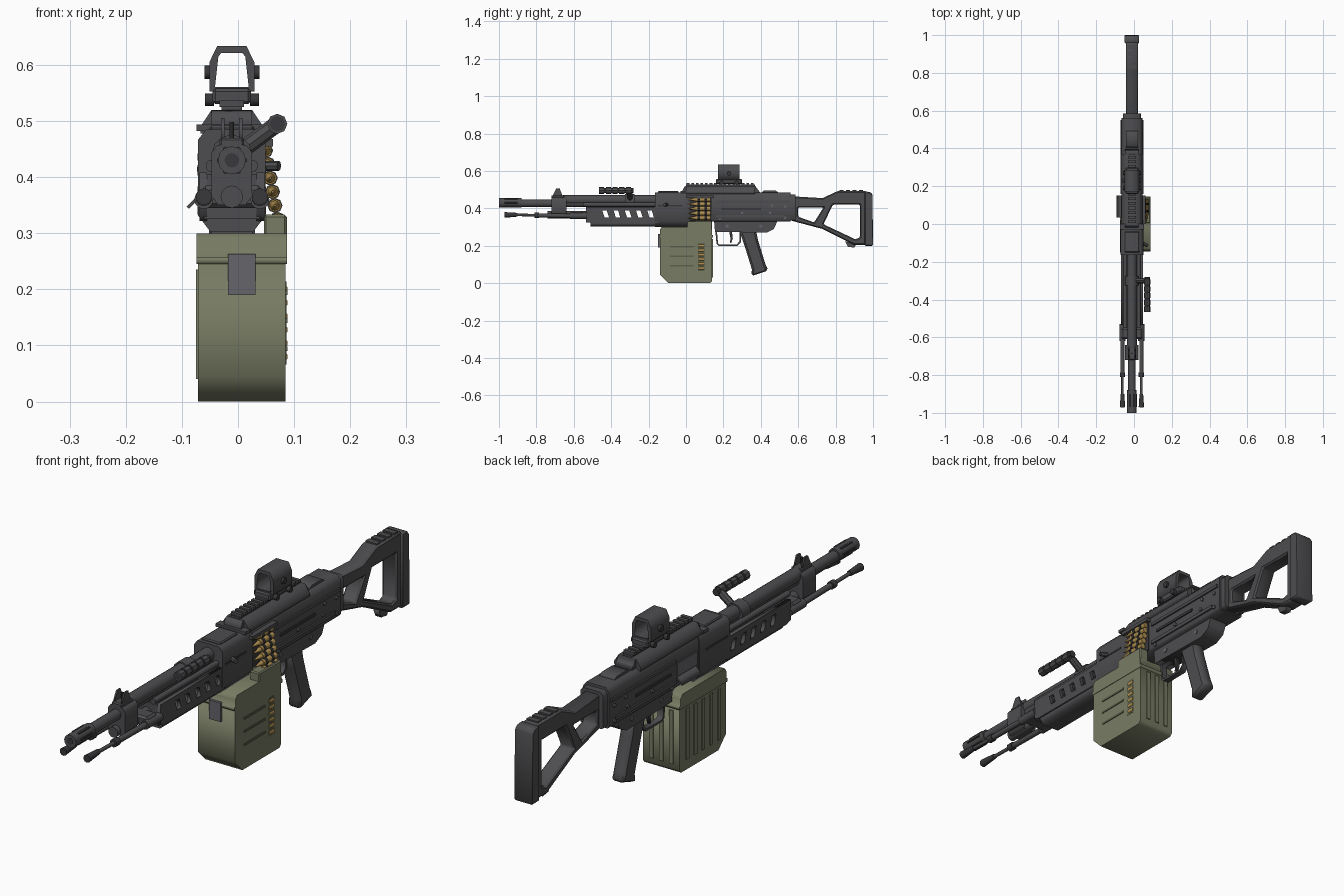
import bpy, bmesh, math
from mathutils import Vector, Matrix

C = -0.011   # x of the bore line


def material(name, rgb):
    m = bpy.data.materials.new(name)
    m.diffuse_color = (*rgb, 1)
    return m


GREY = material("gunmetal", (0.075, 0.075, 0.08))
DARK = material("dark_metal", (0.04, 0.04, 0.044))
LIGHT = material("worn_steel", (0.13, 0.13, 0.145))
OLIVE = material("olive_paint", (0.185, 0.2, 0.125))
OLIVE_D = material("olive_shadow_paint", (0.11, 0.12, 0.07))
BRASS = material("brass", (0.42, 0.27, 0.08))


def add(name, bm, mat, bevel=0, smooth=False):
    bmesh.ops.recalc_face_normals(bm, faces=bm.faces)
    me = bpy.data.meshes.new(name)
    bm.to_mesh(me)
    bm.free()
    me.materials.append(mat)
    ob = bpy.data.objects.new(name, me)
    bpy.context.collection.objects.link(ob)
    if bevel:
        b = ob.modifiers.new("bevel", 'BEVEL')
        b.width, b.segments, b.limit_method = bevel, 1, 'ANGLE'
    if smooth:
        bpy.ops.object.select_all(action='DESELECT')
        ob.select_set(True)
        bpy.context.view_layer.objects.active = ob
        bpy.ops.object.shade_smooth_by_angle(angle=math.radians(40))
    return ob


def box(name, x0, x1, y0, y1, z0, z1, mat=GREY, bevel=0.0):
    bm = bmesh.new()
    bmesh.ops.create_cube(bm, size=1)
    bmesh.ops.scale(bm, vec=(x1 - x0, y1 - y0, z1 - z0), verts=bm.verts)
    bmesh.ops.translate(bm, vec=((x0 + x1) / 2, (y0 + y1) / 2, (z0 + z1) / 2), verts=bm.verts)
    return add(name, bm, mat, bevel)


def cyl(name, p, q, r, mat=GREY, n=16, r2=None):
    p, q = Vector(p), Vector(q)
    bm = bmesh.new()
    rot = (q - p).to_track_quat('Z', 'Y').to_matrix().to_4x4()
    bmesh.ops.create_cone(bm, cap_ends=True, segments=n, radius1=r, radius2=r if r2 is None else r2,
                          depth=(q - p).length, matrix=Matrix.Translation((p + q) / 2) @ rot)
    return add(name, bm, mat, 0, n > 8)


def prism(name, outline, a, b, axis='x', mat=GREY, holes=(), bevel=0.0):
    """Extrude a profile (y,z for axis x; x,z for axis y) with optional holes."""
    cu = bpy.data.curves.new(name, 'CURVE')
    cu.dimensions, cu.fill_mode, cu.extrude = '2D', 'BOTH', abs(b - a) / 2
    for pts in (outline, *holes):
        s = cu.splines.new('POLY')
        s.points.add(len(pts) - 1)
        s.use_cyclic_u = True
        for pt, co in zip(s.points, pts):
            pt.co = (co[0], co[1], 0, 1)
    tmp = bpy.data.objects.new("tmp", cu)
    bpy.context.collection.objects.link(tmp)
    dg = bpy.context.evaluated_depsgraph_get()
    me = bpy.data.meshes.new_from_object(tmp.evaluated_get(dg))
    bm = bmesh.new()
    bm.from_mesh(me)
    bpy.data.objects.remove(tmp)
    bpy.data.meshes.remove(me)
    bmesh.ops.remove_doubles(bm, verts=bm.verts, dist=1e-5)
    m = (a + b) / 2
    for v in bm.verts:
        u, w, d = v.co
        v.co = (m + d, u, w) if axis == 'x' else (u, m + d, w)
    return add(name, bm, mat, bevel)


def octa(w, z0, z1, cb, ct):
    """Chamfered cross-section around the bore line."""
    return [(C - w + cb, z0), (C + w - cb, z0), (C + w, z0 + cb * 1.3), (C + w, z1 - ct * 1.3),
            (C + w - ct, z1), (C - w + ct, z1), (C - w, z1 - ct * 1.3), (C - w, z0 + cb * 1.3)]


# Barrel, muzzle device and gas system
cyl("barrel", (C, -0.9, 0.427), (C, -0.1, 0.427), 0.02)
cyl("muzzle_device", (C, -1, 0.43), (C, -0.88, 0.43), 0.025, n=12)
cyl("muzzle_bore", (C, -1.001, 0.43), (C, -0.99, 0.43), 0.013, DARK, 12)
for i in range(6):
    t = i * math.pi / 3
    dx, dz = math.cos(t) * 0.0225, math.sin(t) * 0.0225
    cyl("muzzle_slot", (C + dx, -0.97, 0.43 + dz), (C + dx, -0.9, 0.43 + dz), 0.005, DARK, 6)
cyl("barrel_sleeve", (C, -0.66, 0.445), (C, -0.16, 0.445), 0.026)
for s in (-1, 1):
    cyl("guide_rod", (C + s * 0.036, -0.55, 0.42), (C + s * 0.036, -0.15, 0.42), 0.011, n=10)
prism("gas_block", octa(0.036, 0.35, 0.457, 0.012, 0.01), -0.72, -0.64, 'y')
cyl("gas_regulator", (C, -0.74, 0.365), (C, -0.53, 0.365), 0.02, n=12)
box("front_sight_base", C - 0.022, C + 0.022, -0.72, -0.65, 0.45, 0.47, bevel=0.004)
for s in (-1, 1):
    prism("front_sight_ear", [(-0.715, 0.465), (-0.66, 0.465), (-0.675, 0.505), (-0.695, 0.505)],
          C + s * 0.013, C + s * 0.019)
cyl("front_sight_post", (C, -0.685, 0.46), (C, -0.685, 0.498), 0.004, DARK, 8)

# Folded bipod
box("bipod_mount", C - 0.055, C + 0.055, -0.61, -0.55, 0.345, 0.385, bevel=0.008)
for s in (-1, 1):
    x = C + s * 0.05
    cyl("bipod_hinge", (x, -0.62, 0.36), (x, -0.53, 0.36), 0.017, n=12)
    cyl("bipod_upper_leg", (x, -0.8, 0.363), (x, -0.6, 0.36), 0.011, n=10)
    cyl("bipod_lower_leg", (x, -0.93, 0.366), (x, -0.78, 0.363), 0.007, n=10)
    cyl("bipod_collar", (x, -0.81, 0.363), (x, -0.785, 0.363), 0.015, DARK, 10)
    cyl("bipod_foot", (x, -0.97, 0.365), (x, -0.9, 0.366), 0.015, DARK, 10, 0.01)

# Handguard: two slotted walls, floor and front cap
slots = [[(y, 0.35), (y + 0.024, 0.35), (y + 0.012, 0.388), (y - 0.012, 0.388)]
         for y in (-0.435, -0.375, -0.315, -0.255, -0.195)]
for s in (-1, 1):
    prism("handguard_wall", [(-0.535, 0.33), (-0.51, 0.322), (-0.15, 0.322), (-0.15, 0.408), (-0.535, 0.408)],
          C + s * 0.058, C + s * 0.044, holes=slots)
prism("handguard_floor", [(C - 0.038, 0.302), (C + 0.038, 0.302), (C + 0.058, 0.33), (C - 0.058, 0.33)],
      -0.51, -0.15, 'y')
box("handguard_cap", C - 0.05, C + 0.05, -0.535, -0.515, 0.325, 0.405)

# Carrying handle
cyl("handle_clamp", (C, -0.325, 0.44), (C, -0.275, 0.44), 0.036, n=12)
cyl("handle_arm", (C, -0.3, 0.435), (0.07, -0.3, 0.495), 0.015, n=8)
cyl("handle_core", (0.07, -0.465, 0.495), (0.07, -0.28, 0.495), 0.014, DARK, 8)
for i in range(5):
    y = -0.465 + i * 0.036
    cyl("handle_ring", (0.07, y, 0.495), (0.07, y + 0.027, 0.495), 0.018, n=8)

# Receiver
prism("front_trunnion", octa(0.06, 0.3, 0.485, 0.024, 0.014), -0.165, 0.02, 'y')
prism("receiver", octa(0.055, 0.33, 0.485, 0.006, 0.014), 0.0, 0.56, 'y')
prism("receiver_rear_block", octa(0.048, 0.335, 0.475, 0.006, 0.01), 0.55, 0.585, 'y')
prism("trigger_housing", [(0.15, 0.335), (0.155, 0.275), (0.43, 0.27), (0.47, 0.29), (0.49, 0.335)],
      C - 0.038, C + 0.038)
cover = [(C - 0.056, 0.478), (C + 0.056, 0.478), (C + 0.056, 0.49), (C + 0.036, 0.52),
         (C - 0.036, 0.52), (C - 0.056, 0.49)]
prism("top_cover", cover, 0.0, 0.37, 'y')
prism("cover_nose", [(-0.025, 0.48), (0.0, 0.48), (0.0, 0.52), (-0.01, 0.515)], C - 0.036, C + 0.036)
prism("cover_tail", [(0.37, 0.48), (0.37, 0.52), (0.40, 0.48)], C - 0.036, C + 0.036)
box("cover_lip", C - 0.063, C + 0.063, -0.03, 0.0, 0.482, 0.494)
box("front_lid", C - 0.04, C + 0.04, -0.15, -0.04, 0.48, 0.492, bevel=0.004)
prism("rear_cover_latch", [(0.4, 0.48), (0.415, 0.495), (0.48, 0.495), (0.5, 0.48)], C - 0.032, C + 0.032)
for s in (-1, 1):
    x = C + s * 0.057
    box("side_rail_upper", x - 0.004, x + 0.004, 0.16, 0.55, 0.43, 0.442)
    box("side_rail_lower", x - 0.004, x + 0.004, 0.16, 0.52, 0.35, 0.364)
    box("side_groove", x - 0.003, x + 0.003, 0.19, 0.4, 0.392, 0.402, DARK)
    box("trunnion_slot", C + s * 0.06 - 0.002, C + s * 0.06 + 0.002, -0.15, -0.02, 0.41, 0.418, DARK)
    for y, z in ((0.18, 0.34), (0.3, 0.376), (0.45, 0.376), (0.53, 0.35), (0.53, 0.41), (0.46, 0.415)):
        cyl("rivet", (x - 0.004, y, z), (x + 0.004, y, z), 0.007, LIGHT, 8)
    for y in (0.22, 0.4):
        cyl("housing_pin", (C + s * 0.034, y, 0.305), (C + s * 0.041, y, 0.305), 0.009, LIGHT, 8)

# Left side: ejection port with open flap; right side: cocking lever
box("ejection_port", C - 0.059, C - 0.053, 0.03, 0.15, 0.375, 0.425, LIGHT)
prism("port_flap", [(-0.092, 0.347), (-0.087, 0.344), (-0.062, 0.368), (-0.066, 0.373)], 0.035, 0.15, 'y')
cyl("cocking_lever", (0.04, -0.1, 0.42), (0.073, -0.115, 0.42), 0.009, n=8)
box("feed_tray", 0.03, 0.062, 0.0, 0.15, 0.455, 0.468)
box("feed_opening", 0.04, 0.046, 0.015, 0.14, 0.335, 0.455, DARK)

# Rail and reflex sight
box("rail_base", C - 0.018, C + 0.018, 0.0, 0.37, 0.518, 0.527)
for i in range(15):
    box("rail_tooth", C - 0.022, C + 0.022, 0.004 + i * 0.0245, 0.018 + i * 0.0245, 0.525, 0.537)
box("sight_base", C - 0.034, C + 0.034, 0.16, 0.3, 0.53, 0.558, bevel=0.005)
hood = [(C - 0.04, 0.553), (C + 0.04, 0.553), (C + 0.04, 0.605), (C + 0.026, 0.634),
        (C - 0.026, 0.634), (C - 0.04, 0.605)]
prism("sight_hood", hood, 0.172, 0.285, 'y',
      holes=[[(C - 0.03, 0.561), (C + 0.03, 0.561), (C + 0.024, 0.615), (C + 0.019, 0.621),
              (C - 0.019, 0.621), (C - 0.024, 0.615)]])
for s in (-1, 1):
    cyl("sight_dial", (C + s * 0.038, 0.23, 0.587), (C + s * 0.049, 0.23, 0.587), 0.012, DARK, 10)
    for y in (0.19, 0.27):
        cyl("sight_clamp_knob", (C + s * 0.032, y, 0.538), (C + s * 0.048, y, 0.538), 0.011, DARK, 10)

# Skeleton stock
prism("stock", [(0.56, 0.465), (0.73, 0.455), (0.81, 0.492), (0.965, 0.492), (0.965, 0.205), (0.90, 0.205),
                (0.73, 0.29), (0.56, 0.335)], C - 0.031, C + 0.031, bevel=0.006,
      holes=[[(0.6, 0.405), (0.735, 0.405), (0.685, 0.325), (0.6, 0.355)],
             [(0.785, 0.42), (0.93, 0.42), (0.93, 0.245), (0.905, 0.235), (0.735, 0.315)]])
prism("butt_pad", [(0.955, 0.49), (0.985, 0.488), (0.997, 0.475), (1.0, 0.2), (0.955, 0.2)],
      C - 0.038, C + 0.038, bevel=0.005)
for i in range(4):
    box("cheek_rib", C - 0.024, C + 0.024, 0.82 + i * 0.035, 0.842 + i * 0.035, 0.488, 0.497)
prism("sling_loop", [(0.85, 0.225), (0.865, 0.195), (0.9, 0.19), (0.91, 0.21)], C - 0.012, C + 0.012)

# Pistol grip and trigger
prism("pistol_grip", [(0.285, 0.28), (0.375, 0.28), (0.385, 0.23), (0.425, 0.1), (0.44, 0.068),
                      (0.35, 0.038), (0.352, 0.075), (0.31, 0.21)], C - 0.026, C + 0.026, bevel=0.011)
prism("trigger_guard", [(0.157, 0.28), (0.163, 0.21), (0.175, 0.2), (0.275, 0.2), (0.295, 0.22), (0.295, 0.28)],
      C - 0.012, C + 0.012,
      holes=[[(0.166, 0.274), (0.171, 0.215), (0.178, 0.208), (0.272, 0.208), (0.287, 0.225), (0.287, 0.274)]])
prism("trigger", [(0.23, 0.28), (0.245, 0.28), (0.25, 0.24), (0.242, 0.215), (0.235, 0.217), (0.238, 0.24)],
      C - 0.006, C + 0.006, mat=DARK)

# Ammunition box
X0, X1 = -0.071, 0.085
prism("ammo_box", [(-0.14, 0.045), (-0.095, 0.0), (0.13, 0.0), (0.14, 0.012), (0.14, 0.25), (-0.14, 0.25)],
      X0, X1, mat=OLIVE)
prism("ammo_box_lid", [(-0.145, 0.245), (0.145, 0.245), (0.145, 0.258), (0.14, 0.258), (0.14, 0.285),
                       (0.125, 0.3), (-0.13, 0.3), (-0.14, 0.285), (-0.14, 0.258), (-0.145, 0.258)],
      X0 - 0.003, X1 + 0.002, mat=OLIVE)
box("belt_chute", 0.046, 0.087, 0.005, 0.14, 0.27, 0.333, OLIVE, 0.004)
box("box_latch", -0.018, 0.031, -0.15, -0.14, 0.19, 0.263, LIGHT)
for z in (0.09, 0.14, 0.19):
    box("box_side_rib", X1, X1 + 0.003, -0.085, 0.04, z, z + 0.008, OLIVE_D)
for i in range(5):
    y = -0.105 + i * 0.048
    box("box_left_rib", X0 - 0.004, X0, y, y + 0.016, 0.04, 0.235, OLIVE)
for i in range(3):
    x = -0.045 + i * 0.042
    box("box_back_rib", x, x + 0.016, 0.14, 0.144, 0.03, 0.235, OLIVE)

# Cartridge window on the box
box("window_recess", X1 - 0.001, X1 + 0.001, 0.063, 0.099, 0.066, 0.214, OLIVE_D)
for i in range(6):
    z = 0.08 + i * 0.024
    cyl("window_cartridge", (X1 - 0.005, 0.066, z), (X1 - 0.005, 0.096, z), 0.009, BRASS, 10)

# Cartridge belt rising into the feed tray
for i in range(6):
    x, z = 0.07 - 0.0042 * i, 0.325 + 0.0245 * i
    cyl("cartridge_case", (x, 0.05, z), (x, 0.132, z), 0.0115, BRASS, 10)
    cyl("cartridge_tip", (x, 0.05, z), (x, 0.012, z), 0.009, BRASS, 10, 0.002)
    for y in (0.062, 0.1):
        cyl("belt_link", (x, y, z), (x, y + 0.012, z), 0.0135, DARK, 8)
